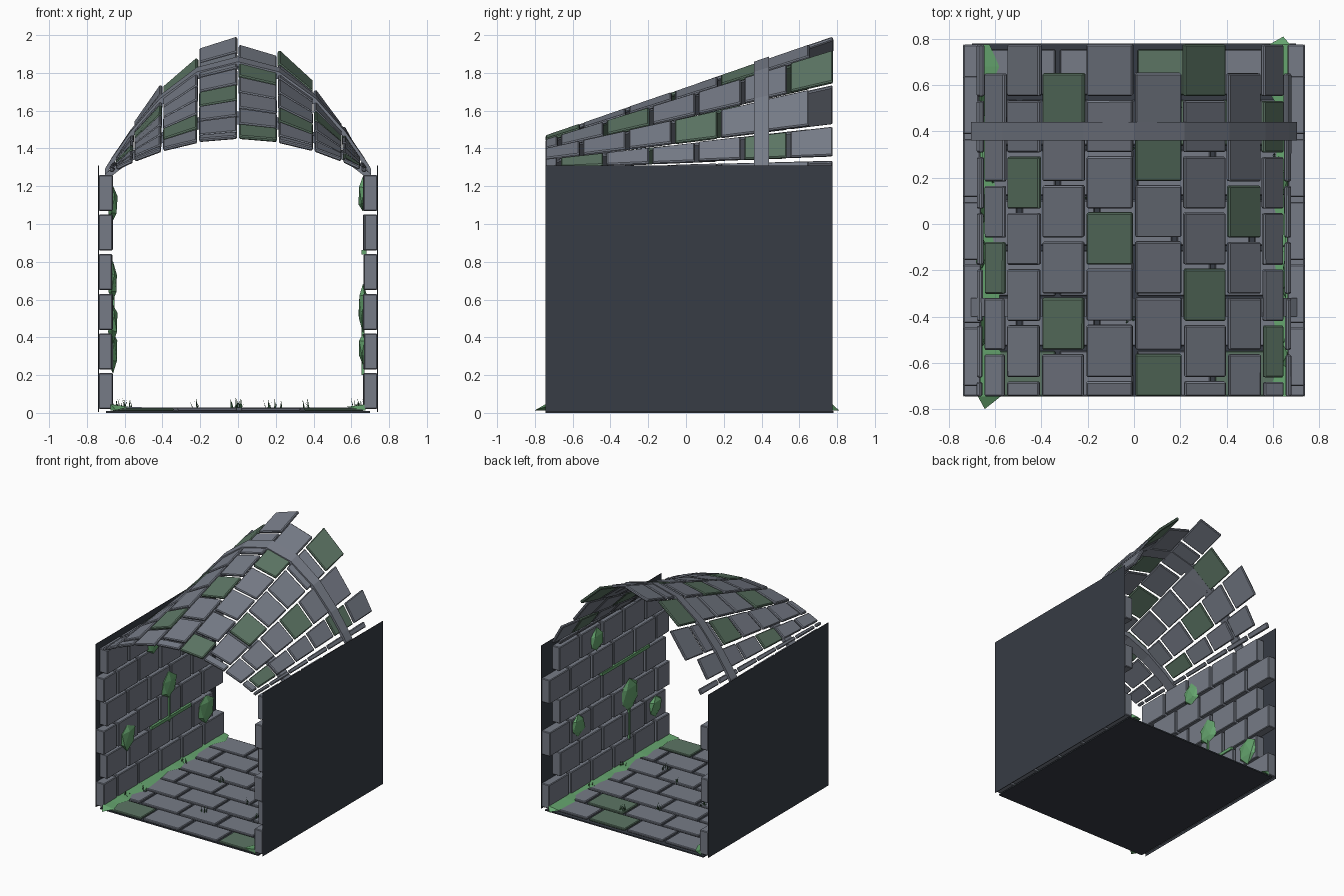
import bpy, bmesh, math, random
from mathutils import Vector

if "Cube" in bpy.data.objects:
    bpy.data.objects.remove(bpy.data.objects["Cube"])

random.seed(4)
Y0, Y1 = -0.745, 0.775          # front and back ends of the passage


def material(name, rgb):
    m = bpy.data.materials.new(name)
    m.diffuse_color = (*rgb, 1)
    m.use_nodes = True
    m.node_tree.nodes["Principled BSDF"].inputs["Base Color"].default_value = m.diffuse_color
    return m


STONE = material("grey stone", (0.18, 0.198, 0.24))
MOSSY = material("mossy stone", (0.107, 0.178, 0.127))
BACKING = material("dark backing", (0.038, 0.045, 0.058))
MOSS = material("moss green", (0.13, 0.37, 0.155))
GRASS = material("dark grass", (0.04, 0.12, 0.05))


def finish(bm, name, mats, bevel=0):
    bmesh.ops.recalc_face_normals(bm, faces=bm.faces)
    me = bpy.data.meshes.new(name)
    bm.to_mesh(me)
    bm.free()
    for m in mats:
        me.materials.append(m)
    ob = bpy.data.objects.new(name, me)
    bpy.context.collection.objects.link(ob)
    if bevel:
        mod = ob.modifiers.new("worn edges", 'BEVEL')
        mod.width, mod.segments = bevel, 1
    return ob


def slab(bm, quad, depth, mat=0):
    """Six-sided block: an outer quad thickened against its normal."""
    q = [Vector(p) for p in quad]
    n = (q[2] - q[0]).cross(q[3] - q[1]).normalized()
    top = [bm.verts.new(p) for p in q]
    low = [bm.verts.new(p - n * depth) for p in q]
    faces = [top, low[::-1]]
    faces += [(top[i], low[i], low[(i + 1) % 4], top[(i + 1) % 4]) for i in range(4)]
    for f in faces:
        bm.faces.new(f).material_index = mat


def box(bm, x0, x1, y0, y1, z0, z1, mat=0):
    slab(bm, [(x0, y0, z1), (x1, y0, z1), (x1, y1, z1), (x0, y1, z1)], z1 - z0, mat)


def runs(end, pitch, start=Y0, gap=0.02):
    """Brick spans laid from the back end to the front, last one cut."""
    out, e = [], end
    while e - start > 0.03:
        out.append((max(e - pitch + gap, start), e))
        e -= pitch
    return out


# flared vault: constant width, rising towards the back
def arch_x(i):
    return 0.69 * math.sin(math.radians(18 * i))


def arch_z(i, y):
    rise = 0.183 + 0.527 * (y - Y0) / (Y1 - Y0)
    return 1.287 + rise * math.cos(math.radians(18 * i)) ** 2


# roof bricks
mossy_roof = {(-1, 3), (0, 1), (0, 5), (1, 0), (1, 4), (2, 2), (3, 1), (3, 5),
              (-2, 0), (-2, 4), (-3, 2), (-4, 3)}
bm = bmesh.new()
for c in range(-5, 5):
    t = 0.007 / abs(arch_x(c + 1) - arch_x(c))
    a, b = c + t, c + 1 - t

    def point(s, y):
        f = s - c
        return (arch_x(c) * (1 - f) + arch_x(c + 1) * f, y,
                arch_z(c, y) * (1 - f) + arch_z(c + 1, y) * f)
    for k, (ya, yb) in enumerate(runs(Y1 if c % 2 else 0.65, 0.243)):
        d = random.uniform(-0.004, 0)
        quad = [Vector(p) + Vector((0, 0, d)) for p in
                (point(a, ya), point(b, ya), point(b, yb), point(a, yb))]
        slab(bm, quad, 0.022, int((c, k) in mossy_roof))
finish(bm, "roof_bricks", [STONE, MOSSY], 0.006)

# vault ribs
for name, ya, yb, lift in (("rear_rib", 0.36, 0.44, 0.006), ("front_rib", -0.40, -0.32, -0.022)):
    bm = bmesh.new()
    rows = []
    for i in range(-5, 6):
        x = arch_x(i) * 1.02
        rows.append([bm.verts.new((x, y, arch_z(i, y) + lift + dz))
                     for y, dz in ((ya, 0), (yb, 0), (yb, -0.04), (ya, -0.04))])
    for r, s in zip(rows, rows[1:]):
        for j in range(4):
            bm.faces.new((r[j], s[j], s[(j + 1) % 4], r[(j + 1) % 4]))
    bm.faces.new(rows[0])
    bm.faces.new(rows[-1])
    finish(bm, name, [STONE])

# side walls
for side, label in ((-1, "left"), (1, "right")):
    bm = bmesh.new()
    for c in range(6):
        z = 0.02 + c * 0.21
        for ya, yb in runs(Y1 if c % 2 == 0 else 0.64, 0.272):
            xi = 0.665 + random.uniform(-0.004, 0.006)
            box(bm, *sorted((side * xi, side * 0.737)), ya, yb, z, z + 0.19)
    finish(bm, label + "_wall_bricks", [STONE], 0.005)
    bm = bmesh.new()
    box(bm, *sorted((side * 0.737, side * 0.74)), Y0, Y1, 0.006, 1.31)
    finish(bm, label + "_wall_backing", [BACKING])

# floor base and paving
bm = bmesh.new()
box(bm, -0.70, 0.70, Y0, 0.78, 0, 0.01)
finish(bm, "floor_base", [BACKING])
bm = bmesh.new()
mossy_floor = {(0, 0), (0, 3), (2, 4), (5, 0), (6, 1), (6, 4)}
for r in range(7):
    y = Y0 + r * 0.217
    for k, (xa, xb) in enumerate(runs(0.665 if r % 2 == 0 else 0.50, 0.335, -0.665)):
        box(bm, xa, xb, y, y + 0.197, 0.01, 0.026 + random.uniform(0, 0.004),
            int((r, k) in mossy_floor))
    if r % 2:
        box(bm, 0.52, 0.665, y, y + 0.197, 0.01, 0.028)
finish(bm, "floor_paving", [STONE, MOSSY], 0.005)

# moss cushions on the walls: side, y, z, radius
cushions = [(-1, -0.456, 0.48, 0.10), (-1, 0.07, 0.69, 0.10), (-1, 0.54, 0.33, 0.11),
            (-1, -0.12, 1.10, 0.09), (1, 0.185, 1.15, 0.09), (1, 0.42, 0.56, 0.09),
            (1, -0.23, 0.56, 0.12), (1, -0.56, 0.34, 0.08)]
bm = bmesh.new()
for side, y, z, r in cushions:
    for v in bmesh.ops.create_icosphere(bm, subdivisions=1, radius=1)["verts"]:
        p = v.co * random.uniform(0.85, 1.1)
        v.co = (side * 0.662 + p.x * 0.026, y + p.y * r, z + p.z * r * 1.08)
finish(bm, "moss_cushions", [MOSS])

# moss in the wall joints
bm = bmesh.new()
for side, ya, yb, z in ((-1, -0.15, 0.35, 0.43), (1, -0.48, 0.12, 0.85)):
    box(bm, *sorted((side * 0.655, side * 0.68)), ya, yb, z - 0.012, z + 0.012)
for side, y, z in ((-1, 0.07, 0.5), (1, -0.23, 0.3)):
    box(bm, *sorted((side * 0.654, side * 0.67)), y, y + 0.012, z - 0.1, z + 0.2)
finish(bm, "joint_moss", [MOSS])

# ragged moss along the foot of each wall
for side, label in ((-1, "left"), (1, "right")):
    bm = bmesh.new()
    n = 16
    prev = None
    for i in range(n + 1):
        y = -side * (Y1 - (Y1 - Y0) * i / n) if side > 0 else Y0 + (Y1 - Y0) * i / n
        y = Y0 + (Y1 - Y0) * i / n
        w = random.uniform(0.03, 0.095)
        cur = [bm.verts.new((side * 0.675, y, 0.045)),
               bm.verts.new((side * (0.665 - w), y, 0.032)),
               bm.verts.new((side * 0.675, y, 0.012))]
        if prev:
            for j in range(3):
                bm.faces.new((prev[j], cur[j], cur[(j + 1) % 3], prev[(j + 1) % 3]))
        else:
            first = cur
        prev = cur
    # pointed tip spilling out of the passage
    root, tip_y, plain = (first, -0.80, prev) if side < 0 else (prev, 0.81, first)
    tip = bm.verts.new((side * 0.645, tip_y, 0.014))
    for j in range(3):
        bm.faces.new((root[j], root[(j + 1) % 3], tip))
    bm.faces.new(plain)
    finish(bm, label + "_foot_moss", [MOSS])

# grass tufts
bm = bmesh.new()
tufts = [(-0.58, -0.35), (-0.22, 0.1), (-0.02, -0.4), (0.0, 0.35), (0.16, -0.1), (0.21, 0.5),
         (0.36, -0.25), (-0.62, 0.2), (-0.63, -0.5), (0.63, 0.3), (0.63, -0.1)]
for x, y in tufts:
    for k in range(6):
        a = random.uniform(0, 6.28)
        bx, by = x + 0.02 * math.cos(a * 3), y + 0.02 * math.sin(a * 3)
        dx, dy = 0.005 * math.cos(a), 0.005 * math.sin(a)
        h = random.uniform(0.05, 0.085)
        bm.faces.new([bm.verts.new(p) for p in ((bx - dx, by - dy, 0.025), (bx + dx, by + dy, 0.025),
                                                (bx + dy * 3, by - dx * 3, h))])
finish(bm, "grass_tufts", [GRASS])
